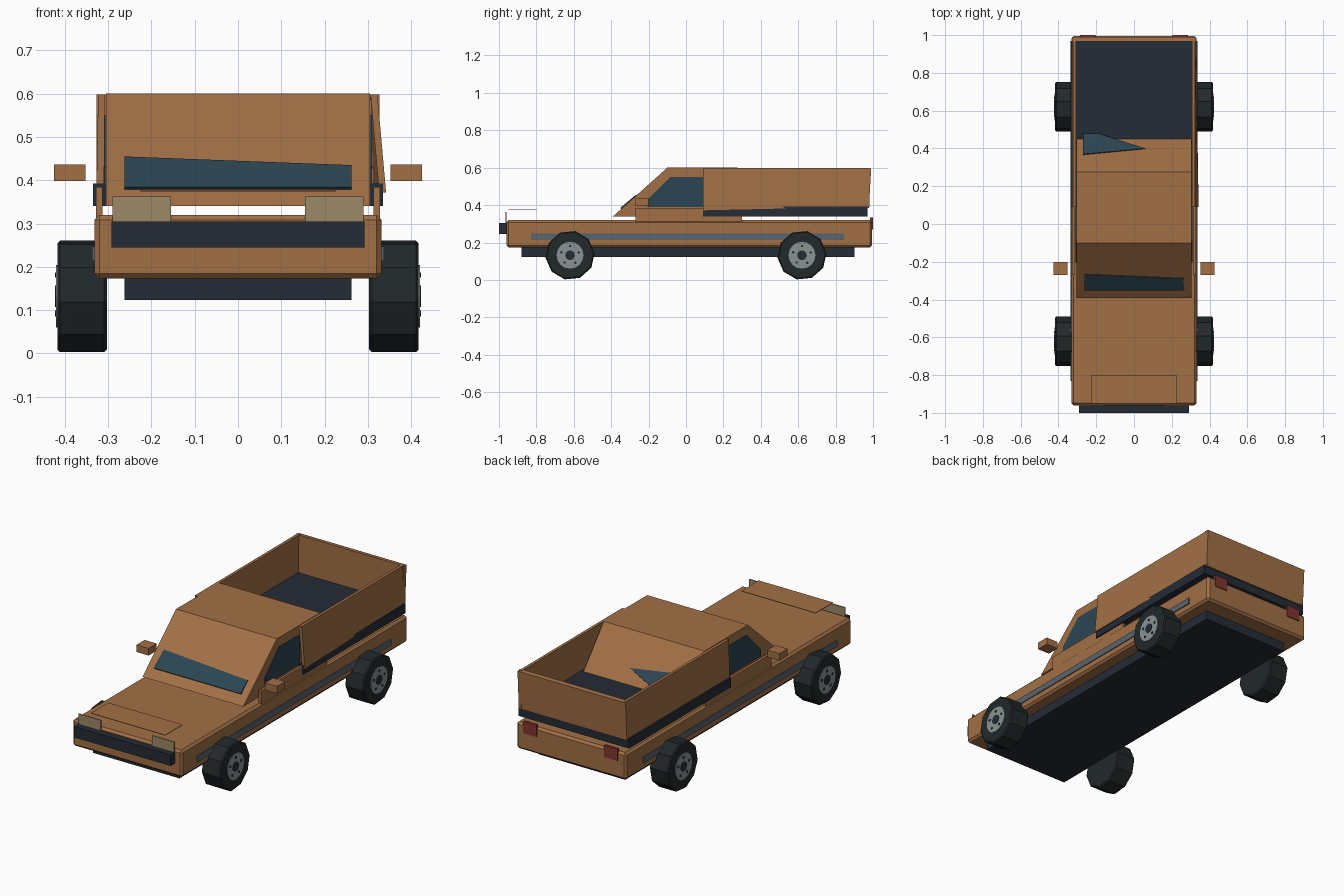
import bpy, bmesh, math
from mathutils import Matrix

if "Cube" in bpy.data.objects:
    bpy.data.objects.remove(bpy.data.objects["Cube"])

def material(name, rgb):
    m = bpy.data.materials.new(name)
    m.diffuse_color = (*rgb, 1)
    m.use_nodes = True
    m.node_tree.nodes["Principled BSDF"].inputs["Base Color"].default_value = m.diffuse_color
    return m

PAINT = material("paint", (0.36, 0.16, 0.06))
DARK = material("dark_trim", (0.018, 0.025, 0.037))
GLASS = material("glass", (0.024, 0.06, 0.085))
TYRE = material("rubber", (0.016, 0.021, 0.023))
METAL = material("metal", (0.25, 0.29, 0.29))
STRIPE = material("stripe", (0.10, 0.13, 0.16))
LAMP = material("lamp", (0.33, 0.25, 0.14))
RED = material("red_lamp", (0.22, 0.035, 0.03))

def finish(name, bm, mat):
    bmesh.ops.recalc_face_normals(bm, faces=bm.faces)
    me = bpy.data.meshes.new(name)
    bm.to_mesh(me)
    bm.free()
    me.materials.append(mat)
    ob = bpy.data.objects.new(name, me)
    bpy.context.collection.objects.link(ob)
    return ob

def box(name, x, y, z, mat, bevel=0):
    bm = bmesh.new()
    size = [b - a for a, b in (x, y, z)]
    mid = [(a + b) / 2 for a, b in (x, y, z)]
    bmesh.ops.create_cube(bm, size=1, matrix=Matrix.Translation(mid) @ Matrix.Diagonal((*size, 1)))
    if bevel:
        bmesh.ops.bevel(bm, geom=bm.edges[:], offset=bevel, segments=1, affect='EDGES')
    return finish(name, bm, mat)

def prism(name, ring, offset, mat):
    """Extrude a ring of points along an offset vector."""
    bm = bmesh.new()
    face = bm.faces.new([bm.verts.new(p) for p in ring])
    ext = bmesh.ops.extrude_face_region(bm, geom=[face])
    bmesh.ops.translate(bm, vec=offset, verts=[v for v in ext["geom"] if isinstance(v, bmesh.types.BMVert)])
    return finish(name, bm, mat)

def disc(name, x0, x1, y, z, r, sides, mat, turn=0, bevel=0):
    """Cylinder lying along x."""
    bm = bmesh.new()
    mx = (Matrix.Translation(((x0 + x1) / 2, y, z)) @ Matrix.Rotation(turn, 4, 'X')
          @ Matrix.Rotation(math.pi / 2, 4, 'Y'))
    bmesh.ops.create_cone(bm, cap_ends=True, segments=sides, radius1=r, radius2=r,
                          depth=abs(x1 - x0), matrix=mx)
    if bevel:
        rims = [e for e in bm.edges if any(len(f.verts) > 4 for f in e.link_faces)]
        bmesh.ops.bevel(bm, geom=rims, offset=bevel, segments=1, affect='EDGES')
    return finish(name, bm, mat)

# Lower body and chassis
box("lower_body", (-0.332, 0.332), (-0.96, 0.995), (0.173, 0.32), PAINT, 0.012)
box("chassis", (-0.262, 0.262), (-0.88, 0.9), (0.123, 0.18), DARK)

# Cab with sloped front and back
cab = [(-0.39, 0.34), (-0.10, 0.60), (0.275, 0.60), (0.495, 0.34)]
prism("cab", [(-0.305, y, z) for y, z in cab], (0.61, 0, 0), PAINT)

# Windscreen and rear window
prism("windscreen", [(-0.262, -0.352, 0.385), (0.262, -0.352, 0.385),
                     (0.262, -0.290, 0.435), (-0.262, -0.268, 0.455)], (0, 0.02, -0.02), GLASS)
prism("rear_window", [(-0.27, 0.48, 0.40), (-0.19, 0.48, 0.40),
                      (0.06, 0.40, 0.458), (-0.27, 0.37, 0.497)], (0, -0.02, -0.02), GLASS)

# Bed floor, tailgate
box("bed_floor", (-0.335, 0.335), (0.09, 0.97), (0.34, 0.392), DARK)
prism("tailgate", [(-0.327, 0.965, 0.385), (-0.327, 0.978, 0.385), (-0.327, 0.99, 0.595),
                   (-0.327, 0.965, 0.598)], (0.654, 0, 0), PAINT)

# Bed walls, the right one leaning out at the front
prism("left_bed_wall", [(-0.327, 0.09, 0.38), (-0.327, 0.98, 0.39), (-0.323, 0.98, 0.598),
                        (-0.323, 0.09, 0.598)], (0.016, 0, 0), PAINT)
prism("right_bed_wall", [(0.342, 0.09, 0.372), (0.328, 0.98, 0.392), (0.322, 0.98, 0.598),
                         (0.322, 0.09, 0.598)], (-0.016, 0, 0), PAINT)

# Front grille and hood plate
box("grille", (-0.292, 0.292), (-1.0, -0.955), (0.245, 0.305), DARK)
box("hood_plate", (-0.225, 0.225), (-0.95, -0.80), (0.374, 0.377), PAINT)

window = [(-0.205, 0.39), (-0.205, 0.43), (-0.085, 0.55), (0.095, 0.55), (0.095, 0.39)]
for s, side in ((-1, "left"), (1, "right")):
    def span(a, b):
        return tuple(sorted((s * a, s * b)))
    # Side details
    prism(side + "_window", [(s * 0.30, y, z) for y, z in window], (s * 0.009, 0, 0), GLASS)
    box(side + "_door", span(0.313, 0.328), (-0.27, 0.30), (0.25, 0.385), PAINT)
    box(side + "_stripe", span(0.32, 0.337), (-0.83, 0.845), (0.213, 0.247), STRIPE)
    box(side + "_mirror", span(0.352, 0.425), (-0.27, -0.20), (0.398, 0.437), PAINT)
    # Lights
    box(side + "_headlight", span(0.155, 0.29), (-0.966, -0.960), (0.305, 0.362), LAMP)
    box(side + "_tail_light", span(0.205, 0.285), (0.985, 1.0), (0.27, 0.335), RED)
    # Wheels with rim, cap and bolts
    for y, end in ((-0.62, "front"), (0.62, "rear")):
        n = f"{end}_{side}_"
        disc(n + "tyre", s * 0.303, s * 0.417, y, 0.132, 0.132, 10, TYRE, 0.1, 0.006)
        disc(n + "rim", s * 0.40, s * 0.420, y, 0.132, 0.072, 16, METAL)
        disc(n + "cap", s * 0.41, s * 0.423, y, 0.132, 0.026, 10, DARK)
        for k in range(5):
            a = k * math.tau / 5 + 0.3
            disc(n + f"bolt_{k}", s * 0.41, s * 0.423, y + 0.049 * math.cos(a),
                 0.132 + 0.049 * math.sin(a), 0.007, 6, DARK)
